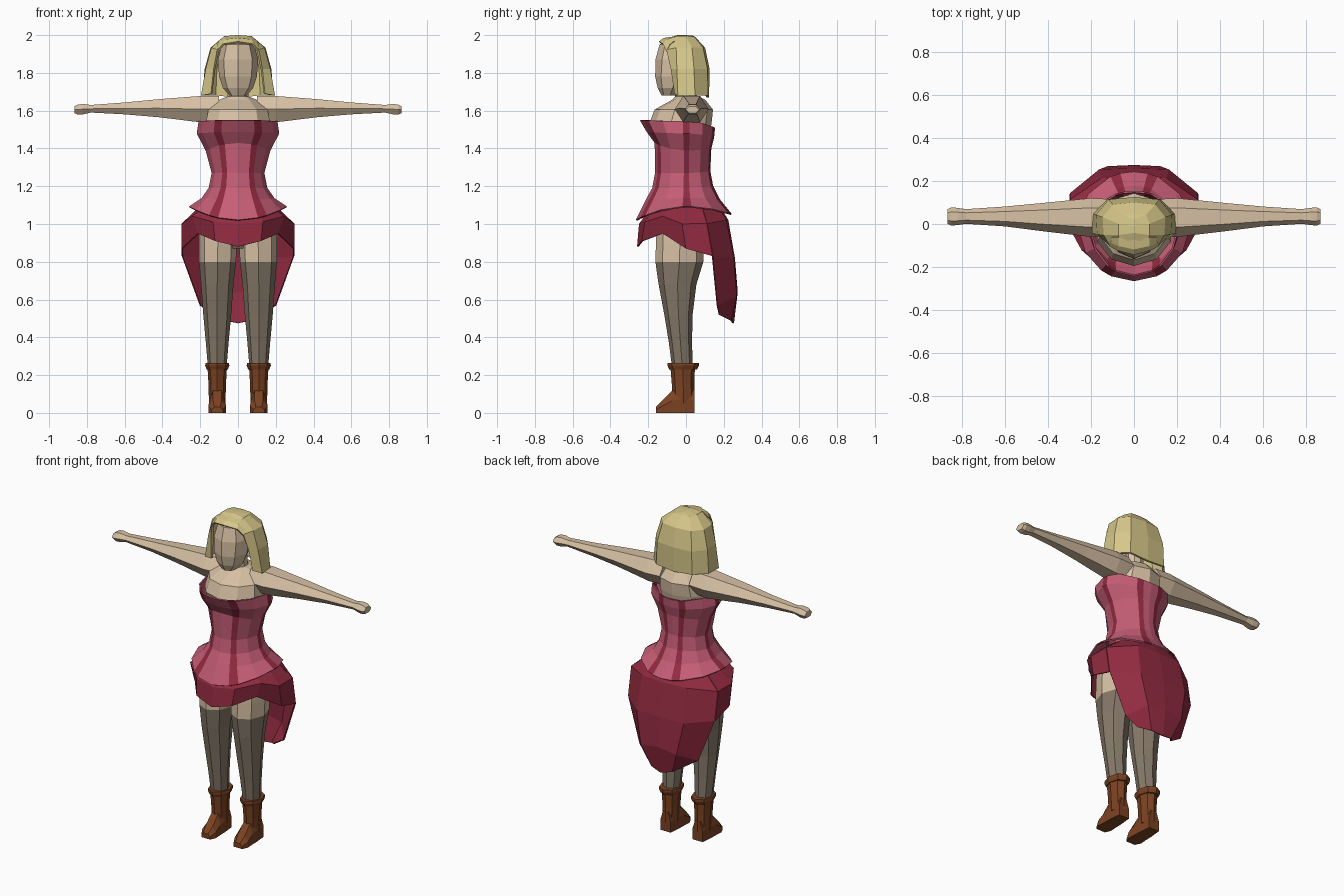
import bpy, bmesh
from math import sin, cos, pi, radians


def material(name, rgb):
    m = bpy.data.materials.new(name)
    m.diffuse_color = (*rgb, 1)
    return m


SKIN = material("skin", (0.68, 0.53, 0.37))
HAIR = material("pale yellow hair", (0.67, 0.57, 0.25))
PINK = material("pink bodice", (0.56, 0.11, 0.18))
RED = material("dark red cloth", (0.29, 0.024, 0.052))
GREY = material("grey brown stocking", (0.235, 0.19, 0.14))
BROWN = material("brown leather", (0.2, 0.055, 0.016))


def build(name, rows, mats, closed=True, mirror=False, thick=0, pick=None):
    """Join rows of points with quads; closed rows become tubes with caps."""
    bm = bmesh.new()
    vs = [[bm.verts.new(p) for p in r] for r in rows]
    n = len(rows[0])
    for i in range(len(rows) - 1):
        for j in range(n if closed else n - 1):
            k = (j + 1) % n
            f = bm.faces.new((vs[i][j], vs[i][k], vs[i + 1][k], vs[i + 1][j]))
            if pick:
                f.material_index = pick(i, j)
    if closed and not thick:
        for i in (0, -1):
            bm.faces.new(vs[i])
    bmesh.ops.remove_doubles(bm, verts=bm.verts, dist=0.0005)
    bmesh.ops.recalc_face_normals(bm, faces=bm.faces)
    if not closed:  # sheets face away from the body axis
        if sum(f.normal.dot((f.calc_center_median().x, f.calc_center_median().y, 0)) for f in bm.faces) < 0:
            bmesh.ops.reverse_faces(bm, faces=bm.faces)
    me = bpy.data.meshes.new(name)
    bm.to_mesh(me)
    bm.free()
    for m in mats:
        me.materials.append(m)
    ob = bpy.data.objects.new(name, me)
    bpy.context.collection.objects.link(ob)
    if mirror:
        ob.modifiers.new("mirror", 'MIRROR')
    if thick:
        s = ob.modifiers.new("thickness", 'SOLIDIFY')
        s.thickness, s.offset = thick, 0
    return ob


def rings(specs, n=8):
    """Horizontal ellipses from (cx, cy, rx, ry, z)."""
    return [[(cx + rx * sin(2 * pi * j / n), cy - ry * cos(2 * pi * j / n), z) for j in range(n)]
            for cx, cy, rx, ry, z in specs]


# Head, neck with shoulders, and hips
build("head", rings([(0, -.085, .045, .045, 1.68), (0, -.07, .08, .08, 1.72), (0, -.057, .1, .106, 1.78),
                     (0, -.042, .107, .12, 1.87), (0, -.04, .085, .1, 1.95), (0, -.035, .05, .06, 1.98)]), [SKIN])
build("chest_and_neck", rings([(0, -.02, .15, .13, 1.42), (0, -.03, .18, .165, 1.53), (0, -.012, .165, .155, 1.605),
                               (0, .015, .1, .085, 1.66), (0, .0, .058, .058, 1.675),
                               (0, -.005, .055, .055, 1.77)], 10), [SKIN])
build("hips", rings([(0, -.02, .17, .15, 1.12), (0, -.025, .2, .15, 1.0), (0, -.03, .19, .125, .92),
                     (0, -.03, .06, .07, .87)], 10), [SKIN])

# Arms: six-sided sections along x (x, cy, cz, ry, rz)
arm = [(.1, .03, 1.61, .085, .07), (.2, .03, 1.608, .09, .073), (.42, .032, 1.613, .066, .05),
       (.6, .035, 1.612, .046, .033), (.78, .035, 1.61, .034, .021), (.82, .035, 1.608, .04, .029),
       (.85, .035, 1.606, .042, .027), (.866, .035, 1.605, .034, .019)]
build("arm", [[(x, cy + ry * cos(j * pi / 3), cz + rz * 1.1 * sin(j * pi / 3)) for j in range(6)]
              for x, cy, cz, ry, rz in arm], [SKIN], mirror=True)

# Legs: skin above, stockings below
build("leg", rings([(.105, -.03, .098, .125, 1.0), (.107, -.032, .1, .127, .9), (.108, -.035, .098, .127, .80),
                    (.11, -.045, .086, .1, .68), (.11, -.04, .074, .075, .52), (.11, -.03, .061, .062, .38),
                    (.11, -.02, .05, .055, .25)]), [SKIN, GREY], mirror=True,
      pick=lambda i, j: int(i >= 2))

# Boots: shaft, cuff, and foot made of sections along y
build("boot_shaft", rings([(.11, -.018, .052, .065, .25), (.11, -.015, .046, .06, .15),
                           (.11, -.012, .044, .058, .05)]), [BROWN], mirror=True)
build("boot_cuff", rings([(.11, -.015, .062, .083, .265), (.11, -.015, .064, .083, .25),
                          (.11, -.015, .056, .074, .23)]), [BROWN], mirror=True)
foot = [(.044, .035, .12), (-.03, .042, .13), (-.075, .043, .115), (-.125, .046, .065), (-.16, .03, .03)]
build("boot_foot", [[(.11 - w, y, 0), (.11 + w, y, 0), (.11 + w, y, h * .55), (.11 + w * .5, y, h),
                     (.11 - w * .5, y, h), (.11 - w, y, h * .55)] for y, w, h in foot], [BROWN], mirror=True)

# Bodice: rings (rx, y front, y back, z front, z side, z back), with dark strips at set angles
half = [0, 24, 36, 60, 86, 97, 125, 155, 166, 180]
angles = half + [360 - a for a in reversed(half[1:-1])]
bodice = [(.205, -.24, .15, 1.55, 1.545, 1.51), (.215, -.205, .145, 1.49, 1.48, 1.46),
          (.168, -.162, .13, 1.43, 1.39, 1.40), (.136, -.16, .125, 1.27, 1.27, 1.28),
          (.152, -.175, .14, 1.19, 1.19, 1.2), (.19, -.21, .175, 1.125, 1.135, 1.13),
          (.258, -.262, .24, 1.02, 1.09, 1.05)]
rows = []
for rx, yf, yb, zf, zs, zb in bodice:
    row = []
    for a in angles:
        c = cos(radians(a))
        row.append((rx * sin(radians(a)), yf * c if c > 0 else -yb * c,
                    zs + ((zf if c > 0 else zb) - zs) * c * c))
    rows.append(row)
strips = {1, 4, 7, len(angles) - 2, len(angles) - 5, len(angles) - 8}
build("bodice", rows, [PINK, RED], thick=.008, pick=lambda i, j: int(j in strips))

# Front skirt and long back tail: columns from front to back, mirrored
front = [[(0, -.17, 1.1), (0, -.245, 1.0), (0, -.255, .88)],
         [(.1, -.16, 1.1), (.13, -.215, 1.01), (.12, -.23, .91)],
         [(.16, -.09, 1.1), (.24, -.12, 1.04), (.21, -.12, .95)],
         [(.19, 0, 1.1), (.295, -.02, 1.0), (.295, .0, .87)],
         [(.17, .08, 1.1), (.295, .11, 1.0), (.295, .14, .83)]]
build("front_skirt", front, [RED], closed=False, mirror=True, thick=.008)
tail = [[(.17, .08, 1.1), (.295, .11, 1.0), (.295, .14, .83), (.2, .165, .57), (.12, .175, .52)],
        [(.1, .16, 1.1), (.15, .21, 1.02), (.16, .25, .82), (.12, .265, .62), (.07, .235, .49)],
        [(0, .17, 1.1), (0, .22, 1.02), (0, .255, .82), (0, .27, .64), (0, .25, .475)]]
build("back_tail", tail, [RED], closed=False, mirror=True, thick=.008)

# Hair: columns from the face round to the back, mirrored, and a short fringe
hair = [[(0, -.07, 1.985), (.07, -.09, 1.97), (.105, -.1, 1.92), (.125, -.075, 1.82), (.14, -.055, 1.69)],
        [(0, -.04, 1.994), (.07, -.05, 1.988), (.135, -.05, 1.93), (.165, -.045, 1.82), (.19, -.04, 1.68)],
        [(0, -.01, 1.994), (.07, 0, 1.988), (.14, .03, 1.93), (.17, .04, 1.82), (.182, .045, 1.68)],
        [(0, .02, 1.992), (.055, .04, 1.985), (.095, .085, 1.93), (.115, .108, 1.82), (.12, .11, 1.68)],
        [(0, .03, 1.992), (0, .045, 1.985), (0, .095, 1.93), (0, .118, 1.82), (0, .115, 1.67)]]
build("hair", hair, [HAIR], closed=False, mirror=True, thick=.014)
fringe = [[(0, -.06, 1.987), (0, -.115, 1.98), (0, -.14, 1.962)],
          [(.07, -.06, 1.985), (.07, -.1, 1.972), (.078, -.118, 1.95)],
          [(.1, -.06, 1.965), (.105, -.085, 1.945), (.11, -.1, 1.91)]]
build("fringe", fringe, [HAIR], closed=False, mirror=True, thick=.012)
